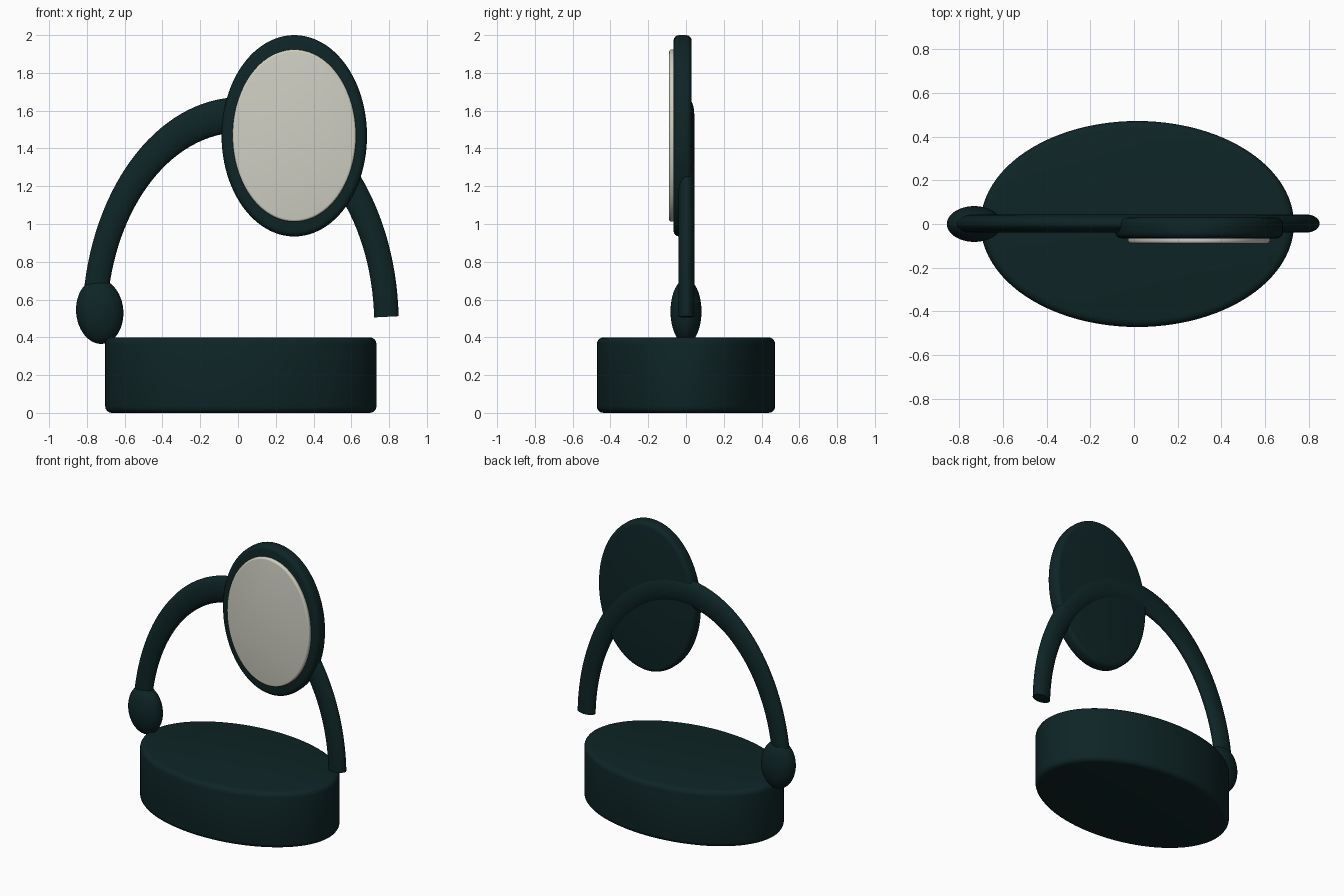
import bpy, bmesh, math
from mathutils import Matrix, Vector

cube = bpy.data.objects.get("Cube")
if cube:
    bpy.data.objects.remove(cube, do_unlink=True)


def material(name, rgb):
    mat = bpy.data.materials.new(name)
    mat.use_nodes = True
    color = (*rgb, 1)
    mat.diffuse_color = color
    mat.node_tree.nodes["Principled BSDF"].inputs["Base Color"].default_value = color
    return mat


dark_teal = material("dark teal", (0.0045, 0.018, 0.019))
pale_glass = material("pale glass", (0.62, 0.62, 0.54))


def finish(bm, name, mat):
    bmesh.ops.recalc_face_normals(bm, faces=bm.faces)
    mesh = bpy.data.meshes.new(name)
    bm.to_mesh(mesh)
    bm.free()
    mesh.materials.append(mat)
    obj = bpy.data.objects.new(name, mesh)
    bpy.context.collection.objects.link(obj)
    bpy.ops.object.select_all(action="DESELECT")
    obj.select_set(True)
    bpy.context.view_layer.objects.active = obj
    bpy.ops.object.shade_smooth_by_angle(angle=math.radians(35))
    return obj


def oval_slab(name, mat, center, radii, depth, bevel, upright=False):
    """Elliptical disc with rounded rims, lying flat or facing the front."""
    bm = bmesh.new()
    bmesh.ops.create_cone(bm, cap_ends=True, segments=96, radius1=1, radius2=1, depth=depth)
    bmesh.ops.scale(bm, vec=(*radii, 1), verts=bm.verts)
    rims = [e for e in bm.edges if any(len(f.verts) > 4 for f in e.link_faces)]
    bmesh.ops.bevel(bm, geom=rims, offset=bevel, segments=4, profile=0.5, affect="EDGES")
    if upright:
        bmesh.ops.rotate(bm, matrix=Matrix.Rotation(math.pi / 2, 3, "X"), verts=bm.verts)
    bmesh.ops.translate(bm, vec=center, verts=bm.verts)
    return finish(bm, name, mat)


# Base, mirror frame and glass
oval_slab("base", dark_teal, (0.015, 0, 0.2), (0.718, 0.472), 0.4, 0.035)
oval_slab("mirror_frame", dark_teal, (0.298, -0.018, 1.467), (0.385, 0.533), 0.096, 0.03, True)
oval_slab("mirror_glass", pale_glass, (0.298, -0.072, 1.468), (0.327, 0.456), 0.034, 0.012, True)

# Arched arm: a circle swept half a turn, then stretched to an ellipse
bm = bmesh.new()
tube = bmesh.ops.create_circle(bm, cap_ends=True, segments=32, radius=0.084)["verts"]
bmesh.ops.translate(bm, vec=(1, 0, 0), verts=tube)
tilt = math.radians(2)
bmesh.ops.rotate(bm, matrix=Matrix.Rotation(-tilt, 3, "Y"), verts=tube)
start = bm.faces[:]
bmesh.ops.spin(bm, geom=start + bm.edges[:] + bm.verts[:], axis=(0, -1, 0), cent=(0, 0, 0),
               angle=math.pi - 2 * tilt, steps=64, use_duplicate=False)
bmesh.ops.remove_doubles(bm, verts=bm.verts, dist=0.0001)
# Close any open end left by the sweep
bmesh.ops.holes_fill(bm, edges=[e for e in bm.edges if e.is_boundary], sides=0)
bmesh.ops.scale(bm, vec=(0.773, 0.5, 1.108), verts=bm.verts)
bmesh.ops.translate(bm, vec=(0.013, 0.002, 0.47), verts=bm.verts)
finish(bm, "arched_arm", dark_teal)

# Egg-shaped knob joining the arm to the base
bm = bmesh.new()
bmesh.ops.create_uvsphere(bm, u_segments=48, v_segments=24, radius=1)
bmesh.ops.scale(bm, vec=Vector((0.125, 0.082, 0.172)), verts=bm.verts)
bmesh.ops.rotate(bm, matrix=Matrix.Rotation(math.radians(-5), 3, "Y"), verts=bm.verts)
bmesh.ops.translate(bm, vec=(-0.732, 0, 0.537), verts=bm.verts)
finish(bm, "arm_knob", dark_teal)
